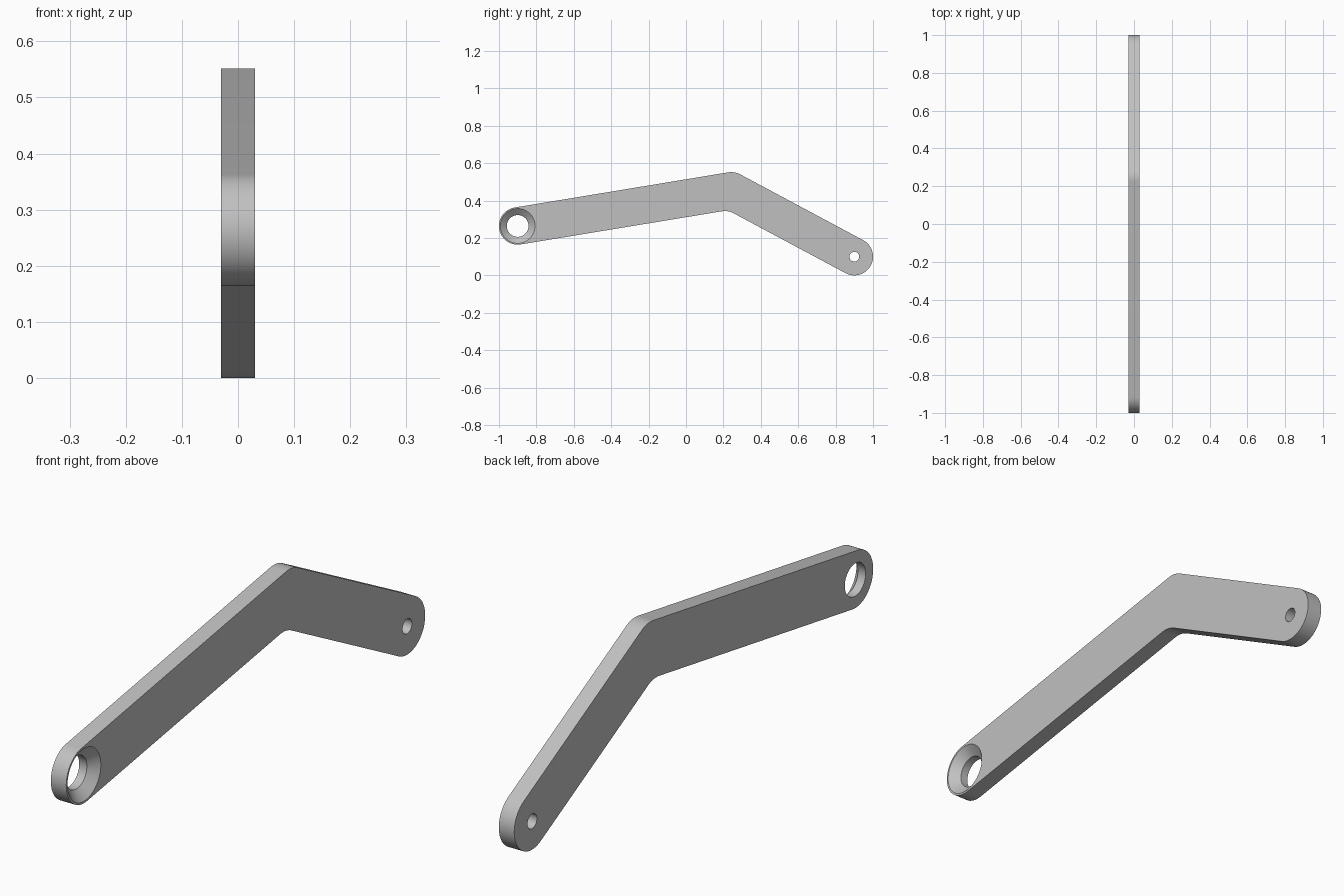
import bpy
import bmesh
from math import atan2, cos, sin, pi, tau
from mathutils import Vector

if "Cube" in bpy.data.objects:
    bpy.data.objects.remove(bpy.data.objects["Cube"])

HALF = 0.03                      # half the plate thickness
R = 0.1                          # end radius, half the arm width
front_pivot = Vector((-0.9, 0.264))
elbow = Vector((0.242, 0.452))
back_pivot = Vector((0.9, 0.1))

grey = bpy.data.materials.new("plain grey")
grey.use_nodes = True
colour = (0.53, 0.53, 0.53, 1)
grey.diffuse_color = colour
grey.node_tree.nodes["Principled BSDF"].inputs["Base Color"].default_value = colour


def arc(centre, radius, start, end, steps):
    angles = [start + (end - start) * i / steps for i in range(steps + 1)]
    return [centre + radius * Vector((cos(a), sin(a))) for a in angles]


def make_object(name, bm):
    bmesh.ops.recalc_face_normals(bm, faces=bm.faces)
    mesh = bpy.data.meshes.new(name)
    bm.to_mesh(mesh)
    bm.free()
    mesh.materials.append(grey)
    obj = bpy.data.objects.new(name, mesh)
    bpy.context.collection.objects.link(obj)
    return obj


def lathe(name, centre, profile, steps=64):
    """Closed round cutter along x from (x, radius) pairs."""
    bm = bmesh.new()
    rings = []
    for x, radius in profile:
        points = arc(centre, radius, 0, tau, steps)[:-1]
        rings.append([bm.verts.new((x, p.x, p.y)) for p in points])
    for a, b in zip(rings, rings[1:]):
        for i in range(steps):
            j = (i + 1) % steps
            bm.faces.new((a[i], a[j], b[j], b[i]))
    bm.faces.new(rings[0])
    bm.faces.new(rings[-1])
    obj = make_object(name, bm)
    obj.hide_render = True
    return obj


# Bent arm: rounded ends, rounded elbow outside and filleted inside
d1, d2 = elbow - front_pivot, back_pivot - elbow
a1, a2 = atan2(d1.y, d1.x), atan2(d2.y, d2.x)
up1 = Vector((-sin(a1), cos(a1)))
up2 = Vector((-sin(a2), cos(a2)))
miter = (up1 + up2) * (R / (1 + up1.dot(up2)))
inner_centre = elbow - 2 * miter
outline = (arc(front_pivot, R, a1 + 1.5 * pi, a1 + pi / 2, 40)
           + arc(elbow, R, a1 + pi / 2, a2 + pi / 2, 12)
           + arc(back_pivot, R, a2 + pi / 2, a2 - pi / 2, 40)
           + arc(inner_centre, R, a2 + pi / 2, a1 + pi / 2, 12))
bm = bmesh.new()
plate = bm.faces.new([bm.verts.new((-HALF, p.x, p.y)) for p in outline])
extruded = bmesh.ops.extrude_face_region(bm, geom=[plate], use_keep_orig=True)
moved = [v for v in extruded["geom"] if isinstance(v, bmesh.types.BMVert)]
bmesh.ops.translate(bm, verts=moved, vec=(2 * HALF, 0, 0))
arm = make_object("bent_arm", bm)

# Large countersunk hole at the front, small plain hole at the back
over = 0.001
slope = 0.035 / HALF
cutters = [
    lathe("countersunk_hole", front_pivot,
          [(-0.05, 0.058), (0, 0.058), (HALF + over, 0.093 + over * slope)]),
    lathe("pin_hole", back_pivot, [(-0.05, 0.026), (0.05, 0.026)]),
]
for cutter in cutters:
    cut = arm.modifiers.new(cutter.name, "BOOLEAN")
    cut.operation = "DIFFERENCE"
    cut.solver = "EXACT"
    cut.object = cutter

bpy.ops.object.select_all(action="DESELECT")
arm.select_set(True)
bpy.context.view_layer.objects.active = arm
for cutter in cutters:
    bpy.ops.object.modifier_apply(modifier=cutter.name)
    bpy.data.objects.remove(cutter)
bpy.ops.object.shade_smooth_by_angle(angle=pi / 6)
